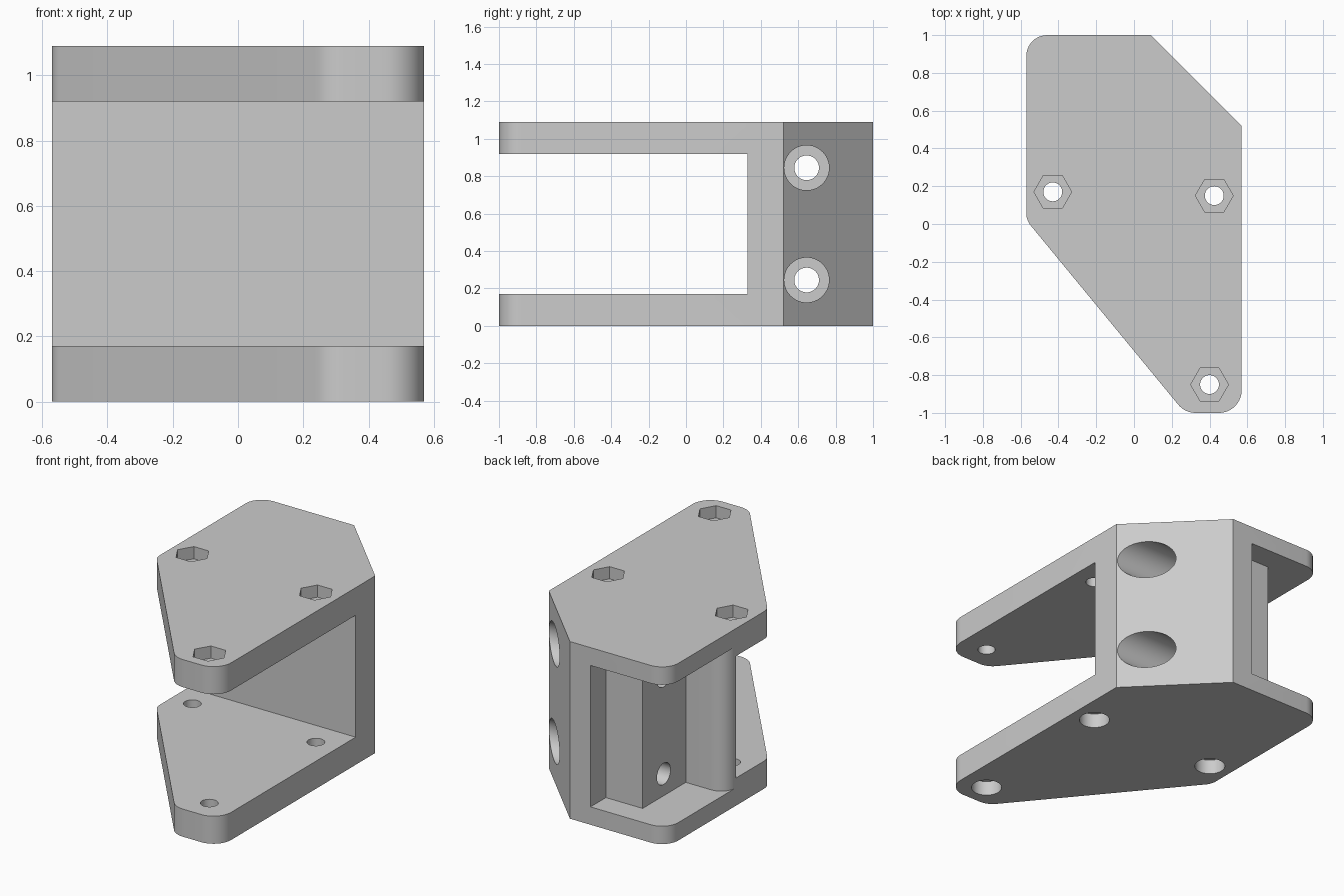
import bpy, bmesh, math
from mathutils import Vector, Matrix

if "Cube" in bpy.data.objects:
    bpy.data.objects.remove(bpy.data.objects["Cube"], do_unlink=True)

H = 1.09  # overall height


def rounded(corners, steps=10):
    """Turn (x, y, radius) corners into a filleted outline."""
    pts = []
    n = len(corners)
    for i, (x, y, r) in enumerate(corners):
        p = Vector((x, y))
        if r == 0:
            pts.append(p)
            continue
        a = (Vector(corners[i - 1][:2]) - p).normalized()
        b = (Vector(corners[(i + 1) % n][:2]) - p).normalized()
        half = a.angle(b) / 2
        centre = p + (a + b).normalized() * (r / math.sin(half))
        start = p + a * (r / math.tan(half)) - centre
        end = p + b * (r / math.tan(half)) - centre
        turn = start.angle_signed(end)
        for k in range(steps + 1):
            pts.append(centre + Matrix.Rotation(-turn * k / steps, 2) @ start)
    return pts


def prism(name, outline, z0, z1):
    """Extrude a flat outline from z0 to z1."""
    bm = bmesh.new()
    base = bm.faces.new([bm.verts.new((p[0], p[1], z0)) for p in outline])
    top = bmesh.ops.extrude_face_region(bm, geom=[base])["geom"]
    verts = [v for v in top if isinstance(v, bmesh.types.BMVert)]
    bmesh.ops.translate(bm, verts=verts, vec=(0, 0, z1 - z0))
    bmesh.ops.recalc_face_normals(bm, faces=bm.faces)
    mesh = bpy.data.meshes.new(name)
    bm.to_mesh(mesh)
    bm.free()
    obj = bpy.data.objects.new(name, mesh)
    bpy.context.collection.objects.link(obj)
    return obj


def circle(x, y, r, sides):
    return [(x + r * math.cos(math.tau * k / sides),
             y + r * math.sin(math.tau * k / sides)) for k in range(sides)]


def cut(body, cutter):
    """Subtract the cutter from the body and discard it."""
    cutter.hide_render = True
    mod = body.modifiers.new("cut", 'BOOLEAN')
    mod.operation = 'DIFFERENCE'
    mod.solver = 'EXACT'
    mod.object = cutter
    bpy.context.view_layer.objects.active = body
    bpy.ops.object.modifier_apply(modifier=mod.name)
    bpy.data.objects.remove(cutter, do_unlink=True)


def side_bore(y, z, r, x0, x1):
    """Cylinder running along x."""
    obj = prism("bore_cutter", circle(0, 0, r, 48), x0, x1)
    obj.data.transform(Matrix.Translation((0, y, z)) @ Matrix.Rotation(math.pi / 2, 4, 'Y'))
    return obj


# Outer body with rounded and chamfered corners
bracket = prism("mounting_bracket", rounded([
    (-0.57, 1, 0.11), (0.09, 1, 0), (0.57, 0.52, 0),
    (0.57, -1, 0.12), (0.27, -1, 0.12), (-0.57, 0.02, 0.1)]), 0, H)

# Front slot between the two plates
cut(bracket, prism("slot_cutter", [(-1, -2), (1, -2), (1, 0.33), (-1, 0.33)], 0.17, 0.92))

# Stepped rear pocket, leaving a thin wall with a rounded end
wall_end = [(-0.47 - 0.101 * math.sin(a), 0.33 + 0.1 * math.cos(a))
            for a in (math.pi / 2 * k / 12 for k in range(13))]
cut(bracket, prism("pocket_cutter", [(-0.05, 1.2), (-0.05, 0.85), (-0.3, 0.85), (-0.3, 0.43)]
                   + wall_end + [(-0.8, 0.33), (-0.8, 1.2)], 0.11, H - 0.11))

# Vertical bolt holes: hex nut recess on top, round counterbore below
for x, y in ((-0.43, 0.17), (0.425, 0.15), (0.4, -0.85)):
    cut(bracket, prism("hole_cutter", circle(x, y, 0.05, 32), -0.1, H + 0.1))
    cut(bracket, prism("nut_cutter", circle(x, y, 0.1, 6), H - 0.075, H + 0.1))
    cut(bracket, prism("counterbore_cutter", circle(x, y, 0.087, 40), -0.1, 0.09))

# Sideways bolt holes with deep counterbores through the chamfer
for z in (0.245, 0.845):
    cut(bracket, side_bore(0.645, z, 0.066, -0.4, 0.8))
    cut(bracket, side_bore(0.645, z, 0.12, 0.0, 0.8))

# Single grey finish
grey = bpy.data.materials.new("plain_grey")
grey.use_nodes = True
colour = (0.6, 0.6, 0.6, 1)
grey.diffuse_color = colour
grey.node_tree.nodes["Principled BSDF"].inputs["Base Color"].default_value = colour
bracket.data.materials.clear()
bracket.data.materials.append(grey)
for f in bracket.data.polygons:
    f.material_index = 0

bpy.ops.object.select_all(action='DESELECT')
bracket.select_set(True)
bpy.context.view_layer.objects.active = bracket
bpy.ops.object.shade_smooth_by_angle(angle=math.radians(30))
